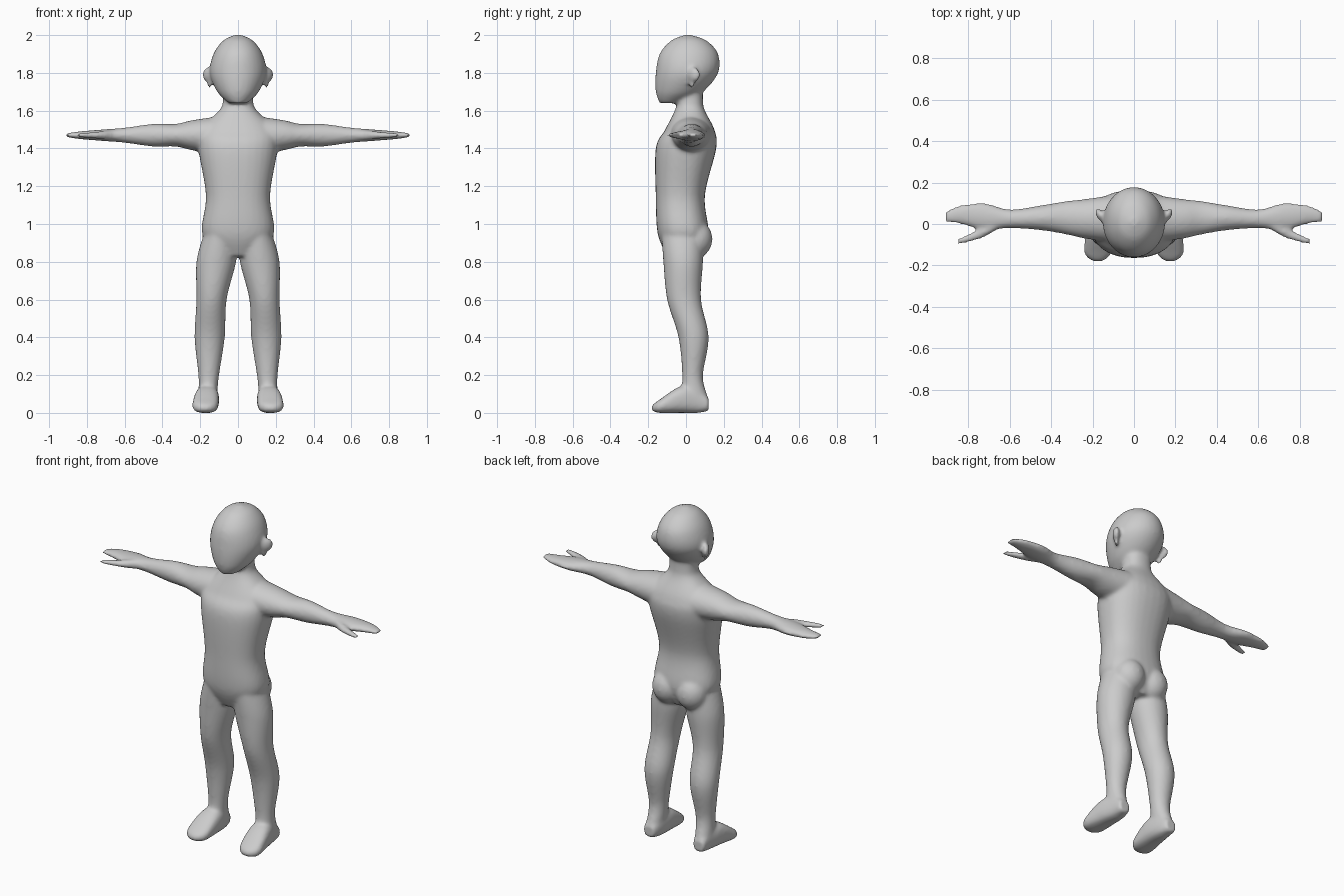
import bpy
import bmesh
import math
from mathutils import Matrix, Vector

cube = bpy.data.objects.get("Cube")
if cube:
    bpy.data.objects.remove(cube)

SIDES = 32
STEPS = 8
ARM_HEIGHT = 1.47
AXES = {"x": Vector((1, 0, 0)), "y": Vector((0, 1, 0)), "z": Vector((0, 0, 1))}
skin = bmesh.new()


def ease(before, start, end, after, t):
    """Smooth blend from start to end, with slopes taken from the neighbours."""
    slope_in = (end - before) / 2
    slope_out = (after - start) / 2
    gap = end - start
    bend = 3 * gap - 2 * slope_in - slope_out
    twist = slope_in + slope_out - 2 * gap
    return start + t * (slope_in + t * (bend + t * twist))


def refine(sections):
    """Add eased sections between the given ones."""
    padded = [sections[0], *sections, sections[-1]]
    for group in zip(padded, padded[1:], padded[2:], padded[3:]):
        for step in range(STEPS):
            yield [ease(*values, step / STEPS) for values in zip(*group)]
    yield sections[-1]


def rounded(low, high, wave, power):
    """Point of a superellipse along one of its two directions."""
    reach = math.copysign(abs(wave) ** (2 / power), wave)
    return (low + high) / 2 + (high - low) / 2 * reach


def loft(sections, axes, side=1, power=2):
    """Closed skin through sections: position, then low and high on two axes."""
    along, across, up = (AXES[letter] for letter in axes)
    rings = []
    for position, left, right, bottom, top in refine(sections):
        ring = []
        for corner in range(SIDES):
            angle = math.tau * corner / SIDES
            point = along * position
            point = point + across * rounded(left, right, math.cos(angle), power)
            point = point + up * rounded(bottom, top, math.sin(angle), power)
            point.x *= side
            ring.append(skin.verts.new(point))
        rings.append(ring)
    for ring, following in zip(rings, rings[1:]):
        for corner in range(SIDES):
            back = corner - 1
            skin.faces.new((ring[back], ring[corner], following[corner], following[back]))
    skin.faces.new(rings[0])
    skin.faces.new(rings[-1])


def ball(centre, radii, side, turn=0):
    """Stretched sphere, turned about the vertical."""
    x, y, z = centre
    matrix = (Matrix.Translation((x * side, y, z))
              @ Matrix.Rotation(turn * side, 4, "Z")
              @ Matrix.Diagonal((*radii, 1)))
    bmesh.ops.create_uvsphere(skin, u_segments=SIDES, v_segments=SIDES // 2,
                              radius=1, matrix=matrix)


def symmetric(profile):
    """Sections centred on the body: height, half width, front, back."""
    return [(height, -half, half, front, back) for height, half, front, back in profile]


def level(profile):
    """Sections centred on the arm line: reach, front, back, half thickness."""
    return [(reach, front, back, ARM_HEIGHT - half, ARM_HEIGHT + half)
            for reach, front, back, half in profile]


# Torso and neck
torso = symmetric([
    (.83, .1, -.1, .08),
    (.95, .19, -.15, .12),
    (1.15, .17, -.16, .1),
    (1.4, .21, -.16, .16),
    (1.5, .2, -.11, .15),
    (1.6, .1, -.06, .1),
    (1.65, .08, -.05, .09),
    (1.75, .08, -.06, .09),
])
loft(torso, "zxy", power=2.3)

# Head, from chin to crown
head = symmetric([
    (1.64, .05, -.14, -.03),
    (1.7, .11, -.16, .09),
    (1.8, .15, -.16, .17),
    (1.9, .13, -.14, .17),
    (1.97, .08, -.08, .11),
    (2, .02, -.01, .03),
])
loft(head, "zxy")

# Leg sections: height, inner, outer, front, back
leg = [
    (.1, .11, .21, -.03, .11),
    (.2, .1, .21, -.02, .09),
    (.4, .07, .23, -.04, .12),
    (.6, .06, .22, -.1, .08),
    (.8, .01, .22, -.12, .09),
    (.95, 0, .18, -.13, .09),
]

# Foot sections: depth, inner, outer, sole, instep
foot = [
    (-.18, .15, .2, .01, .04),
    (-.14, .11, .24, 0, .07),
    (-.03, .1, .23, 0, .14),
    (.06, .11, .21, 0, .13),
    (.12, .13, .2, .01, .08),
]

# Arm with its flat hand, then the thumb
arm = level([
    (.1, -.09, .14, .1),
    (.24, -.07, .12, .08),
    (.33, -.05, .11, .06),
    (.45, -.03, .09, .06),
    (.6, -.02, .07, .04),
    (.72, -.03, .1, .03),
    (.84, 0, .09, .02),
    (.91, .01, .06, .01),
])
thumb = level([
    (.65, -.02, .04, .03),
    (.74, -.07, -.02, .02),
    (.85, -.1, -.07, .01),
])

for side in (1, -1):
    loft(leg, "zxy", side)
    loft(foot, "yxz", side, power=2.6)
    loft(arm, "xyz", side)
    loft(thumb, "xyz", side)
    # Buttock
    ball((.08, .05, .92), (.09, .09, .1), side)
    # Ear shell and lobe
    ball((.16, .04, 1.79), (.02, .04, .04), side, turn=-.6)
    ball((.15, .03, 1.75), (.01, .02, .03), side, turn=-.6)

bmesh.ops.recalc_face_normals(skin, faces=skin.faces)
mesh = bpy.data.meshes.new("body")
skin.to_mesh(mesh)
skin.free()
body = bpy.data.objects.new("body", mesh)
bpy.context.collection.objects.link(body)

# Plain grey material
material = bpy.data.materials.new("plain_grey")
material.use_nodes = True
grey = (.6, .6, .6, 1)
material.diffuse_color = grey
material.node_tree.nodes["Principled BSDF"].inputs["Base Color"].default_value = grey
mesh.materials.append(material)

# Fuse the parts into one soft skin
fuse = body.modifiers.new("fuse", "REMESH")
fuse.mode = "VOXEL"
fuse.voxel_size = .01
fuse.use_smooth_shade = True
soften = body.modifiers.new("soften", "SMOOTH")
soften.factor = .5
soften.iterations = 8
